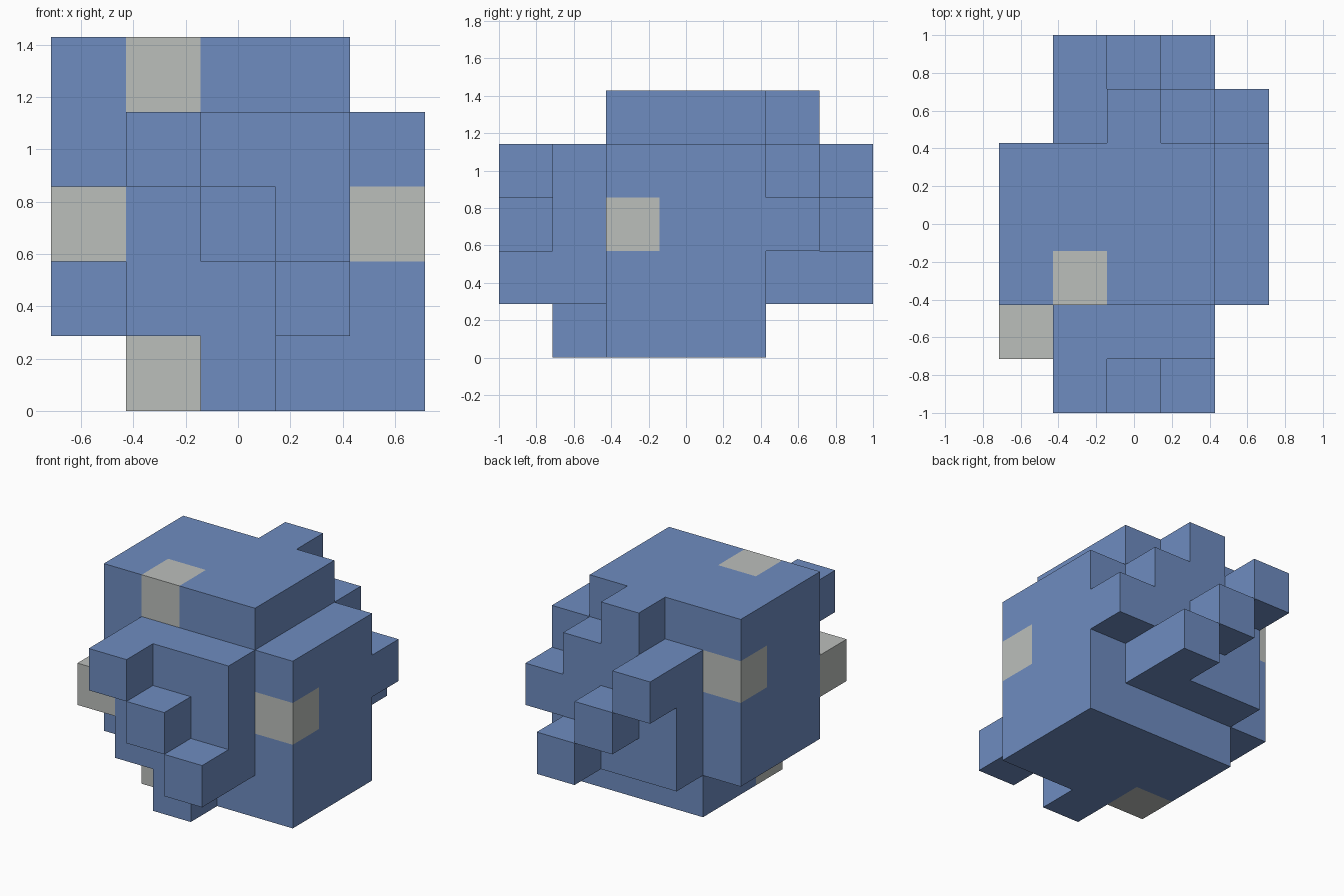
import bpy
import bmesh
from itertools import product
from mathutils import Vector

if "Cube" in bpy.data.objects:
    bpy.data.objects.remove(bpy.data.objects["Cube"], do_unlink=True)

UNIT = 2 / 7                      # edge of one cube
CENTRE = Vector((2.5, 3.5, 0))    # grid point that lands on the origin


def material(name, rgb):
    mat = bpy.data.materials.new(name)
    mat.use_nodes = True
    color = (*rgb, 1)
    mat.diffuse_color = color
    mat.node_tree.nodes["Principled BSDF"].inputs["Base Color"].default_value = color
    return mat


BLUE = material("soft blue", (0.156, 0.262, 0.527))
GREY = material("light grey", (0.50, 0.52, 0.50))


def box(lo, hi):
    """All cells from lo to hi, both included."""
    return set(product(*(range(a, b + 1) for a, b in zip(lo, hi))))


# Parts as sets of grid cells: x to the right, y to the back, z up
parts = {
    "core": box((1, 2, 0), (3, 4, 4)),
    "right_slab": box((0, 2, 1), (0, 4, 4)),
    "left_slab": box((4, 2, 0), (4, 4, 3)),
    "front_plate": box((1, 1, 1), (3, 1, 3)),
    "back_plate": box((1, 5, 1), (3, 5, 3)),
    "front_lower_block": {(2, 1, 0)},
    "front_side_block": {(0, 1, 2)},
    "back_upper_block": {(2, 5, 4)},
    "back_side_block": {(4, 5, 2)},
}
# Diagonal row of studs on the front and on the back
for side, y in (("front", 0), ("back", 6)):
    for i, level in enumerate(("upper", "middle", "lower")):
        parts[f"{side}_{level}_stud"] = {(1 + i, y, 3 - i)}

grey_cells = {(1, 2, 4), (1, 2, 0), (4, 2, 2), (0, 4, 3), (0, 1, 2)}
filled = set().union(*parts.values())


def build(name, cells):
    """Make the outer skin of a part, leaving out faces hidden by neighbours."""
    bm = bmesh.new()
    for cell in sorted(cells):
        for axis, sign in product(range(3), (-1, 1)):
            step = [0, 0, 0]
            step[axis] = sign
            if tuple(c + s for c, s in zip(cell, step)) in filled:
                continue
            u, v = Vector((0, 0, 0)), Vector((0, 0, 0))
            u[(axis + 1) % 3] = v[(axis + 2) % 3] = 1
            corner = Vector(cell) - CENTRE
            corner[axis] += max(sign, 0)
            ring = [corner, corner + u, corner + u + v, corner + v][::sign]
            face = bm.faces.new([bm.verts.new(p * UNIT) for p in ring])
            face.material_index = int(cell in grey_cells)
    bmesh.ops.remove_doubles(bm, verts=bm.verts, dist=UNIT / 100)
    # Merge flat areas of one colour into single faces
    bmesh.ops.dissolve_limit(bm, angle_limit=0.01, verts=bm.verts,
                             edges=bm.edges, delimit={'MATERIAL'})
    mesh = bpy.data.meshes.new(name)
    mesh.materials.append(BLUE)
    mesh.materials.append(GREY)
    bm.to_mesh(mesh)
    bm.free()
    bpy.context.collection.objects.link(bpy.data.objects.new(name, mesh))


for name, cells in parts.items():
    build(name, cells)
